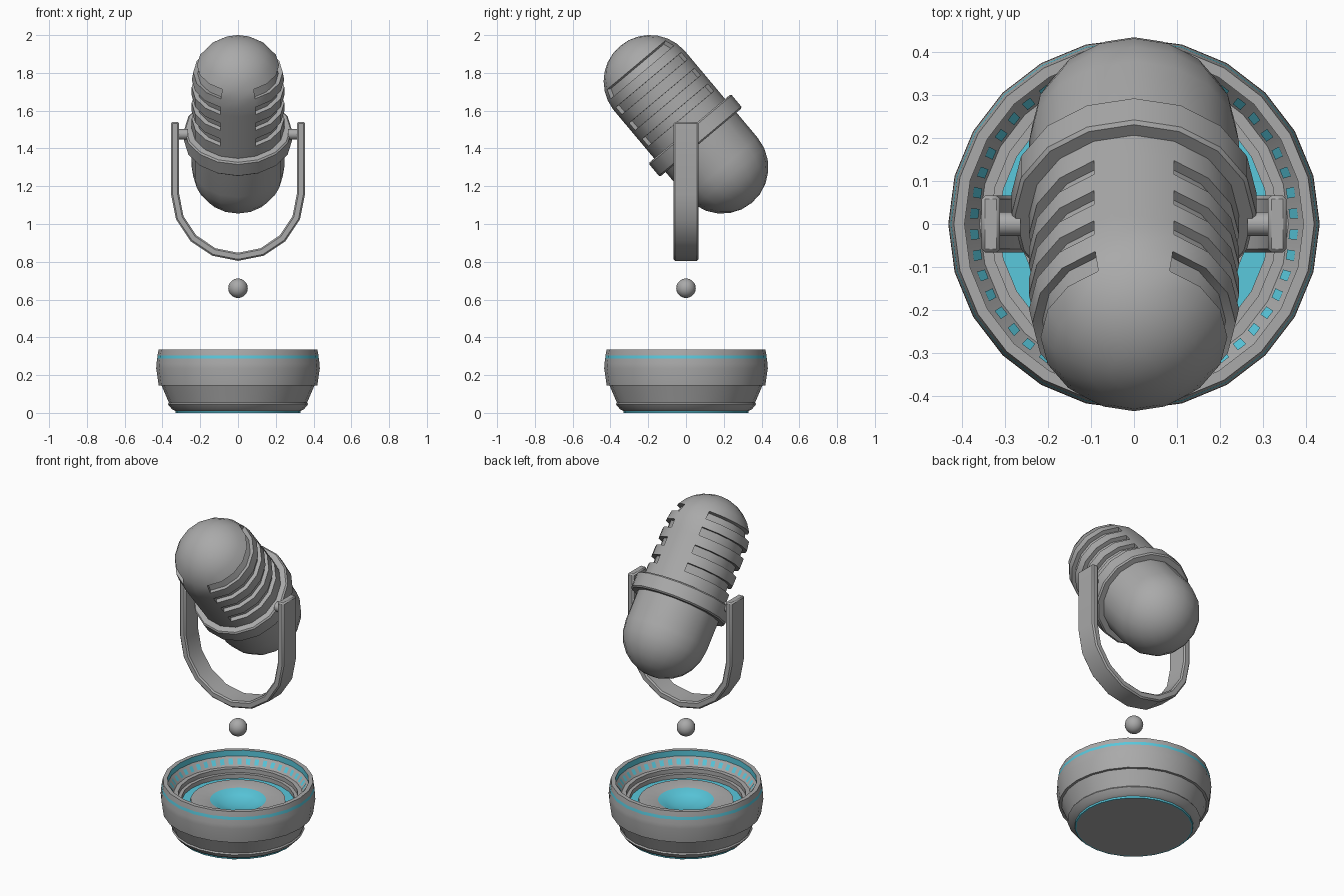
import bpy
import bmesh
from math import sin, cos, pi, sqrt, radians
from mathutils import Vector, Matrix

cube = bpy.data.objects.get("Cube")
if cube:
    bpy.data.objects.remove(cube, do_unlink=True)


def make_material(name, rgb):
    mat = bpy.data.materials.new(name)
    mat.use_nodes = True
    color = (*rgb, 1.0)
    mat.diffuse_color = color
    mat.node_tree.nodes["Principled BSDF"].inputs["Base Color"].default_value = color
    return mat


MATERIALS = [make_material("grey metal", (0.4, 0.4, 0.4)),
             make_material("cyan glow", (0.1, 0.58, 0.72))]
GREY, CYAN = 0, 1


def finish(name, bm, matrix=Matrix(), angle=30):
    """Turn a bmesh into an object with smooth faces and sharp edges."""
    bm.transform(matrix)
    mesh = bpy.data.meshes.new(name)
    bm.to_mesh(mesh)
    bm.free()
    for mat in MATERIALS:
        mesh.materials.append(mat)
    mesh.polygons.foreach_set("use_smooth", [True] * len(mesh.polygons))
    mesh.set_sharp_from_angle(angle=radians(angle))
    obj = bpy.data.objects.new(name, mesh)
    bpy.context.collection.objects.link(obj)
    return obj


def lathe(profile, sides, colors=None, closed=False):
    """Spin (radius, height) points round z; colors has one entry per band."""
    bm = bmesh.new()
    rings = [[bm.verts.new((r * cos(2 * pi * i / sides), r * sin(2 * pi * i / sides), z))
              for i in range(sides)] for r, z in profile]
    pairs = list(zip(rings, rings[1:]))
    if closed:
        pairs.append((rings[-1], rings[0]))
    for band, (a, b) in enumerate(pairs):
        for i in range(sides):
            j = (i + 1) % sides
            face = bm.faces.new((a[i], a[j], b[j], b[i]))
            face.material_index = colors.get(band, GREY) if colors else GREY
    bmesh.ops.remove_doubles(bm, verts=bm.verts, dist=1e-4)
    bmesh.ops.recalc_face_normals(bm, faces=bm.faces)
    return bm


TILT = Matrix.Translation((0, 0, 1.5275)) @ Matrix.Rotation(radians(40), 4, "X")

# Capsule body with four grooves down each side
RADIUS, HALF = 0.245, 0.2975
SLOTS = [(0.04, 0.09), (0.149, 0.199), (0.258, 0.308), (0.36, 0.41)]


def capsule_radius(t):
    over = max(abs(t) - HALF, 0)
    return sqrt(max(RADIUS ** 2 - over ** 2, 0))


heights = [-HALF - RADIUS * sin(radians(a)) for a in range(90, -1, -15)]
heights += [t for slot in SLOTS for t in slot]
heights += [HALF + RADIUS * sin(radians(a)) for a in (40, 52, 64, 77, 90)]
bm = lathe([(capsule_radius(t), t) for t in heights], 16)
for low, high in SLOTS:
    for side in (-1, 1):
        groove = [f for f in bm.faces
                  if low < f.calc_center_median().z < high
                  and f.calc_center_median().x * side > 0.09]
        bmesh.ops.inset_region(bm, faces=groove, thickness=0.0005, depth=-0.024,
                               use_even_offset=True)
finish("microphone_body", bm, TILT, 35)

# Collar round the body
finish("collar", lathe([(0.235, -0.124), (0.277, -0.124), (0.285, -0.116),
                        (0.285, -0.038), (0.277, -0.03), (0.235, -0.03)],
                       16, closed=True), TILT)

# U-shaped yoke
arc = [(sin(pi / 8 * k - pi / 2), -cos(pi / 8 * k - pi / 2)) for k in range(9)]
path = [(-1, 0, 1.54)] + [(x, z, 1.16) for x, z in arc] + [(1, 0, 1.54)]
bm = bmesh.new()
sections = []
for x, z, base in path:
    sections.append([bm.verts.new((x * r, y, base + z * r))
                     for r, y in ((0.355, -0.066), (0.355, 0.066),
                                  (0.312, 0.066), (0.312, -0.066))])
for a, b in zip(sections, sections[1:]):
    for i in range(4):
        j = (i + 1) % 4
        bm.faces.new((a[i], a[j], b[j], b[i]))
bm.faces.new(sections[0])
bm.faces.new(sections[-1])
bmesh.ops.recalc_face_normals(bm, faces=bm.faces)
yoke = finish("yoke", bm)
bevel = yoke.modifiers.new("soft edges", "BEVEL")
bevel.width = 0.008
bevel.segments = 1
bevel.limit_method = "ANGLE"
bevel.angle_limit = radians(40)

# Pivot pins
for side, name in ((1, "left_pivot"), (-1, "right_pivot")):
    bm = bmesh.new()
    bmesh.ops.create_cone(bm, cap_ends=True, segments=16, radius1=0.028,
                          radius2=0.028, depth=0.06)
    finish(name, bm, Matrix.Translation((side * 0.295, 0, 1.475))
           @ Matrix.Rotation(pi / 2, 4, "Y"))

# Floating ball
bm = bmesh.new()
bmesh.ops.create_uvsphere(bm, u_segments=16, v_segments=10, radius=0.052)
finish("floating_ball", bm, Matrix.Translation((0, 0, 0.66)))

# Base bowl: (radius, height, colour of the band that follows)
BOWL = [(0, 0, GREY), (0.322, 0, CYAN), (0.33, 0, CYAN), (0.332, 0.01, GREY),
        (0.35, 0.02, GREY), (0.372, 0.047, GREY), (0.366, 0.055, GREY),
        (0.405, 0.145, GREY), (0.42, 0.145, GREY), (0.433, 0.235, GREY),
        (0.432, 0.26, GREY), (0.428, 0.287, CYAN), (0.426, 0.305, GREY),
        (0.42, 0.335, GREY), (0.395, 0.335, CYAN), (0.395, 0.3, GREY),
        (0.36, 0.25, GREY), (0.335, 0.25, GREY), (0.335, 0.225, GREY),
        (0.315, 0.225, GREY), (0.315, 0.2, CYAN), (0.265, 0.2, GREY),
        (0.265, 0.215, GREY), (0.157, 0.215, CYAN), (0.11, 0.193, CYAN),
        (0.06, 0.18, CYAN), (0, 0.175, CYAN)]
SIDES = 24
finish("base_bowl", lathe([p[:2] for p in BOWL], SIDES,
                          {i: p[2] for i, p in enumerate(BOWL)}))

# Ring of light dashes on the sloped inner wall, two on each side
bm = bmesh.new()


def wall_point(side, along, drop):
    a, b = (Vector((cos(2 * pi * k / SIDES), sin(2 * pi * k / SIDES), 0))
            for k in (side, side + 1))
    point = a.lerp(b, along) * (0.393 - 0.035 * drop)
    point.z = 0.302 - 0.05 * drop
    return point


for side in range(SIDES):
    for start in (0.13, 0.63):
        corners = ((start, 0.25), (start + 0.24, 0.25),
                   (start + 0.24, 0.8), (start, 0.8))
        face = bm.faces.new([bm.verts.new(wall_point(side, u, v)) for u, v in corners])
        face.material_index = CYAN
        face.normal_update()
        if face.normal.z < 0:
            face.normal_flip()
finish("light_dashes", bm)
